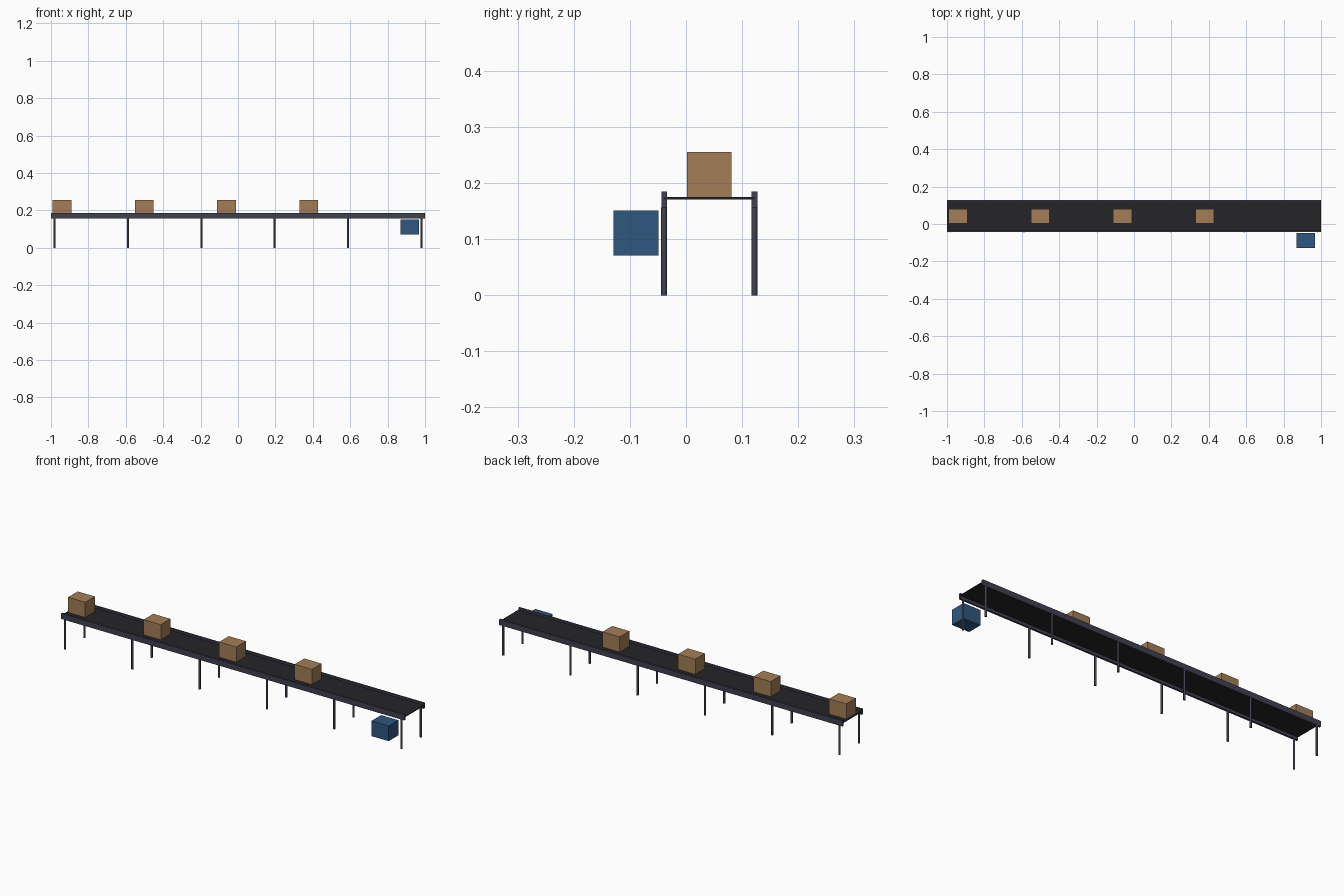
import bpy
import bmesh
from mathutils import Matrix

default = bpy.data.objects.get("Cube")
if default:
    bpy.data.objects.remove(default, do_unlink=True)


def material(name, color):
    mat = bpy.data.materials.new(name)
    mat.use_nodes = True
    mat.diffuse_color = (*color, 1)
    mat.node_tree.nodes["Principled BSDF"].inputs["Base Color"].default_value = (*color, 1)
    return mat


steel = material("dark_steel", (0.05, 0.053, 0.08))
rubber = material("black_rubber", (0.018, 0.018, 0.021))
cardboard = material("cardboard", (0.37, 0.21, 0.095))
blue_paint = material("blue_paint", (0.028, 0.095, 0.21))


def finish(name, bm, center, mat):
    mesh = bpy.data.meshes.new(name)
    bm.to_mesh(mesh)
    bm.free()
    mesh.materials.append(mat)
    obj = bpy.data.objects.new(name, mesh)
    obj.location = center
    bpy.context.collection.objects.link(obj)
    return obj


def box(name, size, center, mat):
    bm = bmesh.new()
    bmesh.ops.create_cube(bm, size=1, matrix=Matrix.Diagonal((*size, 1)))
    return finish(name, bm, center, mat)


def post(name, radius, height, center, mat):
    bm = bmesh.new()
    bmesh.ops.create_cone(bm, cap_ends=True, segments=12, radius1=radius,
                          radius2=radius, depth=height)
    for face in bm.faces:
        face.smooth = len(face.verts) == 4
    for edge in bm.edges:
        edge.smooth = all(f.smooth for f in edge.link_faces)
    return finish(name, bm, center, mat)


LENGTH = 2.0
MID_Y = 0.0415        # centre line of the conveyor
RAIL_OFFSET = 0.0805  # rails and legs either side of it
RAIL_BOTTOM, RAIL_TOP = 0.156, 0.185
BELT_TOP = 0.175
CRATE = (0.1, 0.08, 0.08)

# Belt
box("belt", (LENGTH, 2 * RAIL_OFFSET, 0.004), (0, MID_Y, BELT_TOP - 0.002), rubber)

# Side rails, each on a row of round legs
for side, sign in (("front", -1), ("back", 1)):
    y = MID_Y + sign * RAIL_OFFSET
    box(f"{side}_rail", (LENGTH, 0.01, RAIL_TOP - RAIL_BOTTOM),
        (0, y, (RAIL_TOP + RAIL_BOTTOM) / 2), steel)
    for i in range(6):
        post(f"{side}_leg_{i + 1}", 0.0055, RAIL_BOTTOM,
             (-0.98 + 0.392 * i, y, RAIL_BOTTOM / 2), steel)

# Crates riding on the belt
for i in range(4):
    box(f"crate_{i + 1}", CRATE,
        (-0.941 + 0.44 * i, MID_Y, BELT_TOP + CRATE[2] / 2), cardboard)

# Control box beside the front rail
box("control_box", CRATE, (0.918, -0.089, 0.111), blue_paint)
